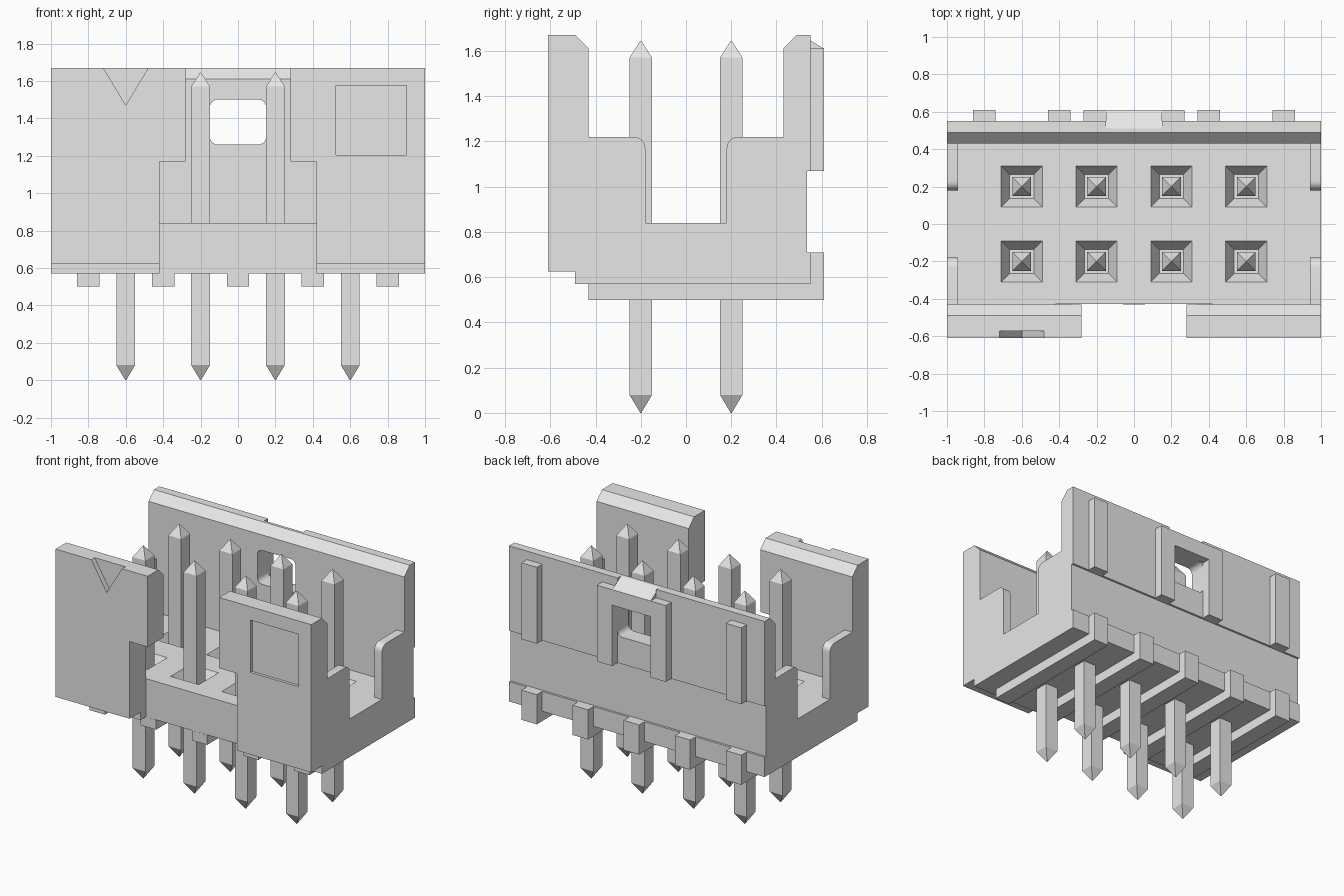
import bpy, bmesh, math

if "Cube" in bpy.data.objects:
    bpy.data.objects.remove(bpy.data.objects["Cube"], do_unlink=True)

# Single plain grey
grey = bpy.data.materials.new("light grey")
grey.use_nodes = True
grey.diffuse_color = (0.8, 0.8, 0.8, 1)
grey.node_tree.nodes["Principled BSDF"].inputs["Base Color"].default_value = (0.8, 0.8, 0.8, 1)


def loft(bm, rings):
    """Skin a list of closed rings and cap both ends."""
    rows = [[bm.verts.new(p) for p in ring] for ring in rings]
    n = len(rows[0])
    for lo, hi in zip(rows, rows[1:]):
        for i in range(n):
            bm.faces.new((lo[i], lo[(i + 1) % n], hi[(i + 1) % n], hi[i]))
    bm.faces.new(rows[0])
    bm.faces.new(rows[-1])


def prism(bm, pts, axis, a, b):
    """Extrude a (y, z) profile along x, or an (x, z) profile along y."""
    if axis == "x":
        loft(bm, [[(t, u, v) for u, v in pts] for t in (a, b)])
    else:
        loft(bm, [[(u, t, v) for u, v in pts] for t in (a, b)])


def square(x, y, z, h):
    return [(x - h, y - h, z), (x + h, y - h, z), (x + h, y + h, z), (x - h, y + h, z)]


def rect(u0, u1, v0, v1):
    return [(u0, v0), (u1, v0), (u1, v1), (u0, v1)]


def arc(cu, cv, r, start, end, steps=6):
    return [(cu + r * math.cos(math.radians(start + (end - start) * i / steps)),
             cv + r * math.sin(math.radians(start + (end - start) * i / steps)))
            for i in range(steps + 1)]


def finish(bm, name):
    bmesh.ops.recalc_face_normals(bm, faces=bm.faces)
    me = bpy.data.meshes.new(name)
    bm.to_mesh(me)
    bm.free()
    me.materials.append(grey)
    ob = bpy.data.objects.new(name, me)
    bpy.context.scene.collection.objects.link(ob)
    return ob


def activate(ob):
    bpy.ops.object.select_all(action="DESELECT")
    ob.select_set(True)
    bpy.context.view_layer.objects.active = ob


def cut(target, bm):
    """Subtract the bmesh from the target and discard it."""
    cutter = finish(bm, "cutter")
    cutter.hide_render = True
    mod = target.modifiers.new("cut", "BOOLEAN")
    mod.operation, mod.solver, mod.object = "DIFFERENCE", "EXACT", cutter
    activate(target)
    bpy.ops.object.modifier_apply(modifier=mod.name)
    bpy.data.objects.remove(cutter, do_unlink=True)


PINS = [(x, y) for x in (-0.6, -0.2, 0.2, 0.6) for y in (-0.2, 0.2)]

# Housing: end profile with the rounded side notch, extruded full length
end_profile = [(-0.61, 0.625), (-0.49, 0.625), (-0.49, 0.57), (0.55, 0.57), (0.55, 0.71),
               (0.535, 0.71), (0.535, 1.07), (0.55, 1.07), (0.55, 1.67), (0.49, 1.67),
               (0.43, 1.61), (0.43, 1.22)]
end_profile += arc(0.23, 1.17, 0.05, 90, 180) + [(0.18, 0.84), (-0.18, 0.84)]
end_profile += arc(-0.23, 1.17, 0.05, 0, 90)
end_profile += [(-0.43, 1.22), (-0.43, 1.61), (-0.49, 1.67), (-0.61, 1.67)]
bm = bmesh.new()
prism(bm, end_profile, "x", -1, 1)
housing = finish(bm, "housing")

# Inner cavity, leaving thin end tabs
bm = bmesh.new()
prism(bm, rect(-0.43, 0.43, 0.84, 1.4), "x", -0.94, 0.94)
cut(housing, bm)

# Stepped keying slot in the front wall
bm = bmesh.new()
prism(bm, [(-0.42, 0.4), (0.42, 0.4), (0.42, 1.17), (0.28, 1.17),
           (0.28, 1.8), (-0.28, 1.8), (-0.28, 1.17), (-0.42, 1.17)], "y", -0.75, -0.429)
cut(housing, bm)

# Rounded window in the back wall
bm = bmesh.new()
r, w, z0, z1 = 0.04, 0.15, 1.26, 1.5
prism(bm, arc(w - r, z1 - r, r, 0, 90) + arc(r - w, z1 - r, r, 90, 180)
      + arc(r - w, z0 + r, r, 180, 270) + arc(w - r, z0 + r, r, 270, 360), "y", 0.35, 0.7)
cut(housing, bm)

# Sloped lead-in at the top of the back wall
bm = bmesh.new()
prism(bm, [(0.46, 1.70), (0.66, 1.58), (0.66, 1.75), (0.46, 1.75)], "x", -0.15, 0.15)
cut(housing, bm)

# First-pin triangle and square recess on the front
bm = bmesh.new()
prism(bm, [(-0.6, 1.47), (-0.468, 1.69), (-0.732, 1.69)], "y", -0.7, -0.573)
prism(bm, rect(0.525, 0.9, 1.205, 1.575), "y", -0.7, -0.59)
cut(housing, bm)

# Funnel pits around the pins
bm = bmesh.new()
for x, y in PINS:
    loft(bm, [square(x, y, 0.76, 0.065), square(x, y, 0.85, 0.1156)])
cut(housing, bm)
activate(housing)
bpy.ops.object.shade_smooth_by_angle(angle=math.radians(20))

# Latch frame around the window on the back
bm = bmesh.new()
for x in (-0.27, 0.15):
    prism(bm, rect(x, x + 0.12, 1.07, 1.61), "y", 0.55, 0.61)
prism(bm, [(0.55, 1.5), (0.61, 1.5), (0.61, 1.61), (0.55, 1.646)], "x", -0.15, 0.15)
finish(bm, "latch_frame")

# Back ribs
for side, x in (("right", -0.8), ("left", 0.8)):
    bm = bmesh.new()
    prism(bm, rect(x - 0.06, x + 0.06, 1.07, 1.61), "y", 0.55, 0.61)
    finish(bm, "back_rib_" + side)

# Standoff strips under the housing, turned up at the back
for i in range(5):
    x = -0.8 + 0.4 * i
    bm = bmesh.new()
    prism(bm, [(-0.43, 0.5), (0.61, 0.5), (0.61, 0.71), (0.55, 0.71),
               (0.55, 0.57), (-0.43, 0.57)], "x", x - 0.06, x + 0.06)
    finish(bm, f"standoff_{i + 1}")

# Square pins with pointed ends
for i, (x, y) in enumerate(PINS):
    bm = bmesh.new()
    loft(bm, [square(x, y, z, h) for z, h in
              ((0, 0.002), (0.08, 0.05), (1.57, 0.05), (1.645, 0.002))])
    finish(bm, f"pin_{i + 1}")
